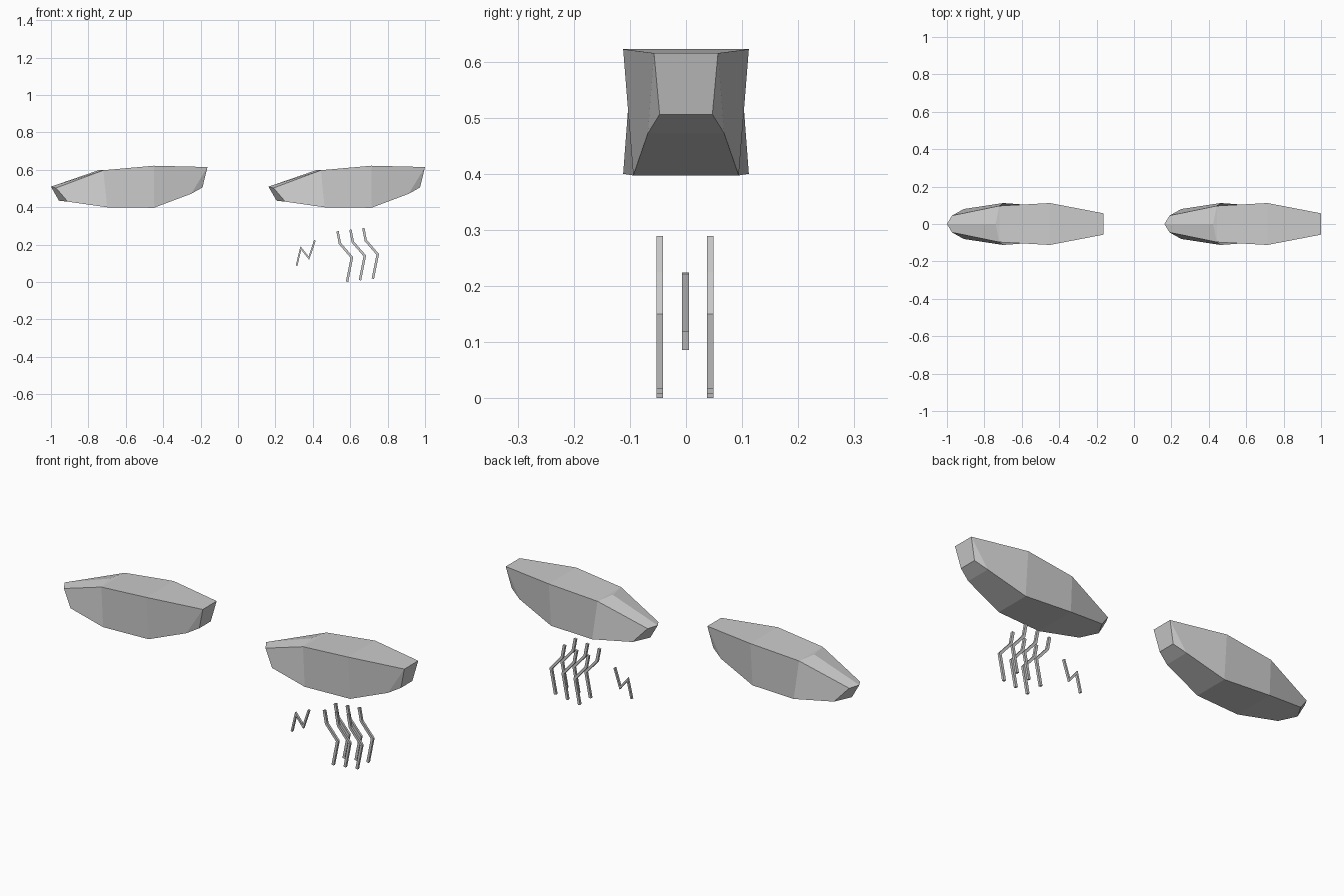
import bpy, bmesh
from mathutils import Vector

if "Cube" in bpy.data.objects:
    bpy.data.objects.remove(bpy.data.objects["Cube"])


def make_object(name, bm):
    bmesh.ops.recalc_face_normals(bm, faces=bm.faces)
    me = bpy.data.meshes.new(name)
    bm.to_mesh(me)
    bm.free()
    ob = bpy.data.objects.new(name, me)
    bpy.context.collection.objects.link(ob)
    return ob


def hull(name, dx):
    # Half outlines (x, y, z): deck edge, bottom edge; mirrored across y
    deck = [(-0.973, .045, .503), (-0.72, .097, .598), (-0.45, .112, .622), (-0.163, .057, .615)]
    low = [(-0.91, .080, .43), (-0.70, .112, .40), (-0.45, .094, .397), (-0.25, .068, .472), (-0.19, .047, .506)]
    bm = bmesh.new()
    new = lambda p, s=1: bm.verts.new((p[0] + dx, p[1] * s, p[2]))
    tip, ridge, keel = new((-1, 0, .51)), new((-0.74, 0, .60)), new((-0.957, 0, .435))
    d, b = [[[new(p, s) for p in row] for s in (1, -1)] for row in (deck, low)]
    for t, u in zip(d, b):
        # Pointed bow, sides and sloped foredeck of each half
        for f in ((tip, t[0], u[0], keel), (t[0], t[1], u[1], u[0]),
                  (t[1], t[2], u[2], u[1]), (t[2], t[3], u[3], u[2]),
                  (t[3], u[4], u[3]), (tip, ridge, t[1], t[0])):
            bm.faces.new(f)
    # Deck, bottom and stern faces spanning both halves
    (dl, dr), (bl, br) = d, b
    bm.faces.new((ridge, dl[1], dr[1]))
    bm.faces.new((keel, bl[0], br[0]))
    for l, r in ((dl[1:], dr[1:]), (bl, br)):
        for i in range(len(l) - 1):
            bm.faces.new((l[i], l[i + 1], r[i + 1], r[i]))
    bm.faces.new((dl[3], dr[3], br[4], bl[4]))
    return make_object(name, bm)


def bent_bar(name, path, dx, y, dz, w=0.013, depth=0.012):
    # Square bar with mitred bends along an x-z path
    pts = [Vector(p) for p in path]
    bm = bmesh.new()
    rings = []
    for i, p in enumerate(pts):
        dirs = [(pts[j + 1] - pts[j]).normalized() for j in (i - 1, i) if 0 <= j < len(pts) - 1]
        n = sum((Vector((-t.y, t.x)) for t in dirs), Vector((0, 0))).normalized()
        side = n * (w / 2) / n.dot(Vector((-dirs[0].y, dirs[0].x)))
        rings.append([bm.verts.new((p.x + dx + side.x * a, y + c * depth / 2, p.y + dz + side.y * a))
                      for a, c in ((-1, -1), (1, -1), (1, 1), (-1, 1))])
    for r, s in zip(rings, rings[1:]):
        for k in range(4):
            bm.faces.new((r[k], r[(k + 1) % 4], s[(k + 1) % 4], s[k]))
    bm.faces.new(rings[0])
    bm.faces.new(rings[-1])
    return make_object(name, bm)


# Two hull bodies
hull("left_hull", 0)
hull("right_hull", 1.163)

# Three pairs of bent legs
leg = [(.670, .288), (.683, .222), (.747, .148), (.721, .018)]
for i in range(3):
    for side, y in (("front", -.047), ("back", .043)):
        bent_bar(f"{side}_leg_{i + 1}", leg, -.069 * i, y, -.008 * i)

# Small zigzag bar
bent_bar("zigzag_bar", [(.313, .087), (.336, .182), (.379, .128), (.411, .223)], 0, -.001, 0, w=.009)
